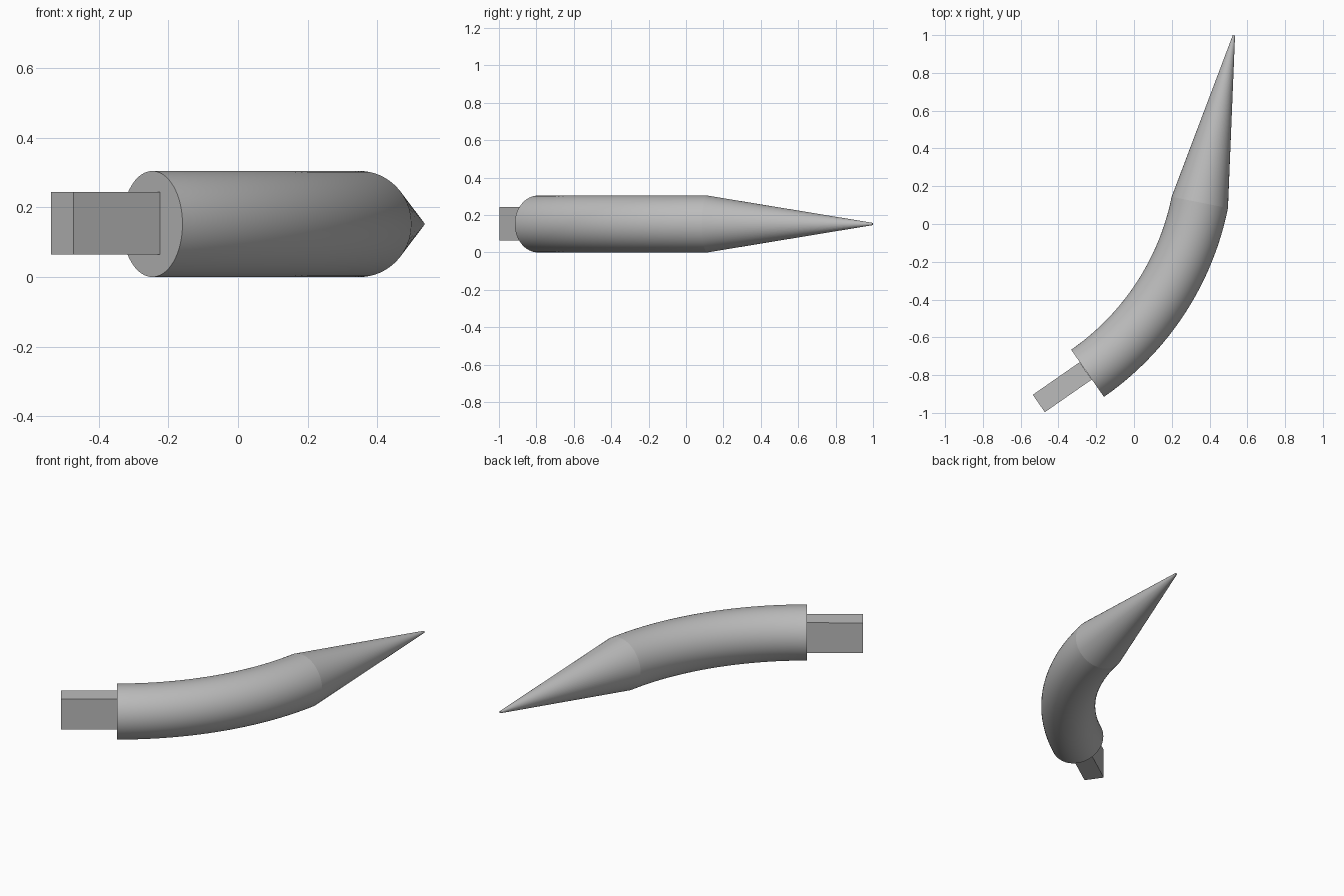
import bpy, bmesh
from math import sin, cos, pi, radians
from mathutils import Vector

cube = bpy.data.objects.get("Cube")
if cube:
    bpy.data.objects.remove(cube, do_unlink=True)

steel = bpy.data.materials.new("plain grey")
steel.use_nodes = True
grey = (0.5, 0.5, 0.5, 1)
steel.diffuse_color = grey
steel.node_tree.nodes["Principled BSDF"].inputs["Base Color"].default_value = grey

RADIUS = 0.152              # body radius, also its centre height
BEND = 1.451                # radius of the bend
START, END = radians(34.8), radians(78.6)
CENTRE = Vector((-1.074, 0.401, RADIUS))
SIDES = 64


def bend_point(a):
    return CENTRE + BEND * Vector((sin(a), -cos(a), 0))


def finish(name, bm, smooth=True):
    bmesh.ops.recalc_face_normals(bm, faces=bm.faces)
    mesh = bpy.data.meshes.new(name)
    bm.to_mesh(mesh)
    bm.free()
    mesh.materials.append(steel)
    obj = bpy.data.objects.new(name, mesh)
    bpy.context.collection.objects.link(obj)
    if smooth:
        bpy.ops.object.select_all(action='DESELECT')
        obj.select_set(True)
        bpy.context.view_layer.objects.active = obj
        bpy.ops.object.shade_smooth_by_angle(angle=radians(30))
    return obj


def loft(name, stations, cap_start, cap_end):
    """Sweep circles given as (centre, heading angle, radius)."""
    bm = bmesh.new()
    rings = []
    for c, a, r in stations:
        side = Vector((sin(a), -cos(a), 0))
        rings.append([bm.verts.new(c + r * (side * cos(t) + Vector((0, 0, sin(t)))))
                      for t in (2 * pi * i / SIDES for i in range(SIDES))])
    for lo, hi in zip(rings, rings[1:]):
        for i in range(SIDES):
            j = (i + 1) % SIDES
            bm.faces.new((lo[i], lo[j], hi[j], hi[i]))
    if cap_start:
        bm.faces.new(rings[0])
    if cap_end:
        bm.faces.new(rings[-1])
    return finish(name, bm)


# Curved cylindrical body with a flat rear end
STEPS = 32
angles = [START + (END - START) * i / STEPS for i in range(STEPS + 1)]
loft("curved_body", [(bend_point(a), a, RADIUS) for a in angles], True, False)

# Tapered point, blunted at the very end
tip = Vector((0.529, 0.999, RADIUS))
loft("tapered_tip", [(bend_point(END), END, RADIUS), (tip, END, 0.006)], False, True)

# Rectangular tang on the rear end
bm = bmesh.new()
bmesh.ops.create_cube(bm, size=1)
bmesh.ops.scale(bm, vec=(0.302, 0.112, 0.18), verts=bm.verts)
tang = finish("tang", bm, smooth=False)
tang.rotation_euler.z = START
tang.location = (-0.380, -0.864, RADIUS + 0.002)
